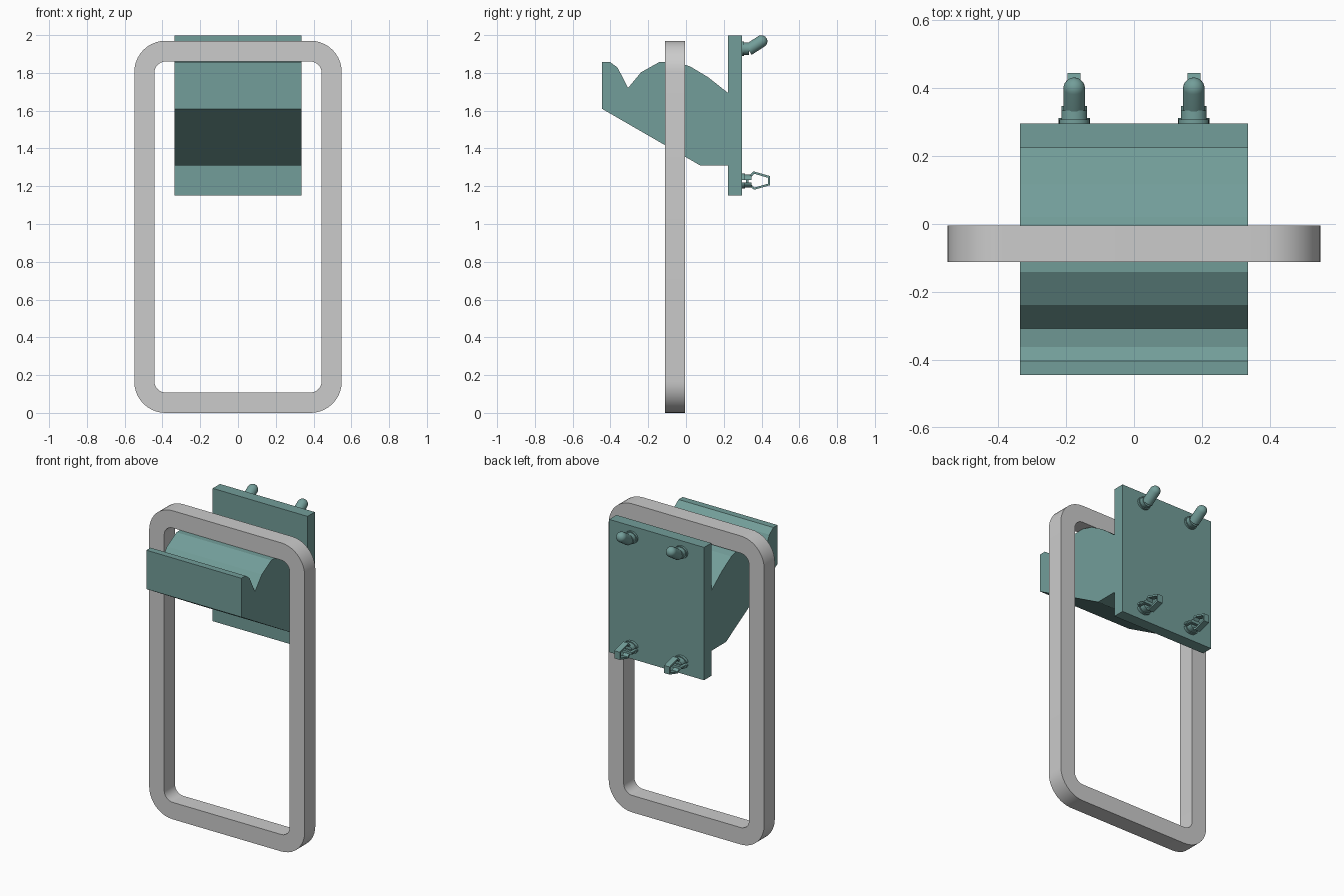
import bpy, math
from mathutils import Vector

if "Cube" in bpy.data.objects:
    bpy.data.objects.remove(bpy.data.objects["Cube"])

teal = bpy.data.materials.new("teal")
teal.diffuse_color = (0.17, 0.34, 0.32, 1)
teal.use_nodes = True
teal.node_tree.nodes["Principled BSDF"].inputs["Base Color"].default_value = teal.diffuse_color


def make(name, verts, faces, mat=None, smooth=False):
    me = bpy.data.meshes.new(name)
    me.from_pydata(verts, [], faces)
    ob = bpy.data.objects.new(name, me)
    bpy.context.collection.objects.link(ob)
    if mat:
        me.materials.append(mat)
    bpy.context.view_layer.objects.active = ob
    ob.select_set(True)
    bpy.ops.object.mode_set(mode='EDIT')
    bpy.ops.mesh.select_all(action='SELECT')
    bpy.ops.mesh.normals_make_consistent(inside=False)
    bpy.ops.object.mode_set(mode='OBJECT')
    if smooth:
        bpy.ops.object.shade_smooth_by_angle(angle=math.radians(35))
    ob.select_set(False)
    return ob


def extrude_x(name, profile, x0, x1, smooth=False):
    """Prism from a (y, z) outline."""
    n = len(profile)
    verts = [(x, y, z) for x in (x0, x1) for y, z in profile]
    faces = [tuple(range(n)), tuple(range(n, 2 * n))]
    faces += [(i, (i + 1) % n, n + (i + 1) % n, n + i) for i in range(n)]
    return make(name, verts, faces, teal, smooth)


def loop_band(name, outer, inner, to_3d, a, b, mat=None, smooth=False):
    """Closed band between two matching outlines, with thickness a..b."""
    n = len(outer)
    verts = [to_3d(p, d) for d in (a, b) for loop in (outer, inner) for p in loop]
    faces = []
    for i in range(n):
        j = (i + 1) % n
        for s, t in ((0, n), (2 * n, 3 * n), (0, 2 * n), (n, 3 * n)):
            faces.append((s + i, s + j, t + j, t + i))
    return make(name, verts, faces, mat, smooth)


def lathe(name, rings, start, direction, seg=20, sx=1.0):
    """Turned solid: rings of (distance, radius) along an axis in the yz plane."""
    d = Vector(direction).normalized()
    u = Vector((1, 0, 0))
    v = d.cross(u)
    verts = [Vector(start) + d * t + (u * math.cos(k * math.tau / seg) * sx + v * math.sin(k * math.tau / seg)) * r
             for t, r in rings for k in range(seg)]
    faces = [tuple(range(seg)), tuple(range(len(verts) - seg, len(verts)))]
    for m in range(len(rings) - 1):
        for k in range(seg):
            j = (k + 1) % seg
            faces.append((m * seg + k, m * seg + j, (m + 1) * seg + j, (m + 1) * seg + k))
    return make(name, verts, faces, teal, True)


def round_rect(hx, z0, z1, r, seg=10):
    pts = []
    for q, (cx, cz) in enumerate([(hx - r, z1 - r), (r - hx, z1 - r), (r - hx, z0 + r), (hx - r, z0 + r)]):
        for k in range(seg + 1):
            a = (q + k / seg) * math.pi / 2
            pts.append((cx + r * math.cos(a), cz + r * math.sin(a)))
    return pts


# Hanging ring
loop_band("hanging_ring", round_rect(0.549, 0, 1.97, 0.165), round_rect(0.443, 0.108, 1.86, 0.06),
          lambda p, y: (p[0], y, p[1]), -0.112, -0.004, None, True)

# Hook body and back plate
W = 0.335
extrude_x("hook_body", [
    (-0.445, 1.61), (-0.445, 1.858), (-0.403, 1.858), (-0.362, 1.828), (-0.307, 1.72),
    (-0.238, 1.803), (-0.142, 1.857), (-0.06, 1.859), (0.02, 1.835), (0.116, 1.778),
    (0.225, 1.692), (0.225, 1.31), (0.075, 1.31)], -W, W)
extrude_x("back_plate", [(0.223, 1.15), (0.296, 1.15), (0.296, 1.998), (0.223, 1.998)], -W, W)

for side, x in (("left", -0.176), ("right", 0.176)):
    # Upper pegs: stepped collar and angled round-ended pin
    lathe("peg_collar_" + side, [(0, 0.039), (0.016, 0.039), (0.016, 0.033), (0.042, 0.033)],
          (x, 0.292, 1.928), (0, 1, 0), sx=1.15)
    r = 0.032
    ang = math.radians(33)
    d = Vector((0, math.cos(ang), math.sin(ang)))
    tip = Vector((x, 0.399, 1.967))
    length = 0.082
    dome = [(length + r * math.sin(a), r * math.cos(a)) for a in (k * math.pi / 12.4 for k in range(7))]
    lathe("peg_pin_" + side, [(0, r)] + dome, tip - d * length, d)

    # Lower clips: split collar and sprung loop
    for half, sgn in (("upper", 1), ("lower", -1)):
        cz = 1.227 + sgn * 0.007
        verts, m = [], 11
        for y, rr in ((0.292, 0.033), (0.312, 0.033), (0.312, 0.027), (0.348, 0.027)):
            verts += [(x + 1.4 * rr * math.cos(k * math.pi / (m - 1)), y,
                       cz + sgn * rr * math.sin(k * math.pi / (m - 1))) for k in range(m)]
        faces = [tuple(range(m)), tuple(range(3 * m, 4 * m))]
        for q in range(3):
            faces += [(q * m + k, q * m + (k + 1) % m, (q + 1) * m + (k + 1) % m, (q + 1) * m + k)
                      for k in range(m)]
        make("clip_collar_" + half + "_" + side, verts, faces, teal, True)
    outer = [(0.318, 1.237), (0.357, 1.279), (0.444, 1.254), (0.444, 1.205), (0.36, 1.181), (0.318, 1.217)]
    inner = [(0.332, 1.234), (0.361, 1.266), (0.433, 1.245), (0.433, 1.213), (0.363, 1.193), (0.332, 1.22)]
    loop_band("clip_loop_" + side, outer, inner, lambda p, h: (h, p[0], p[1]), x - 0.019, x + 0.019, teal)
